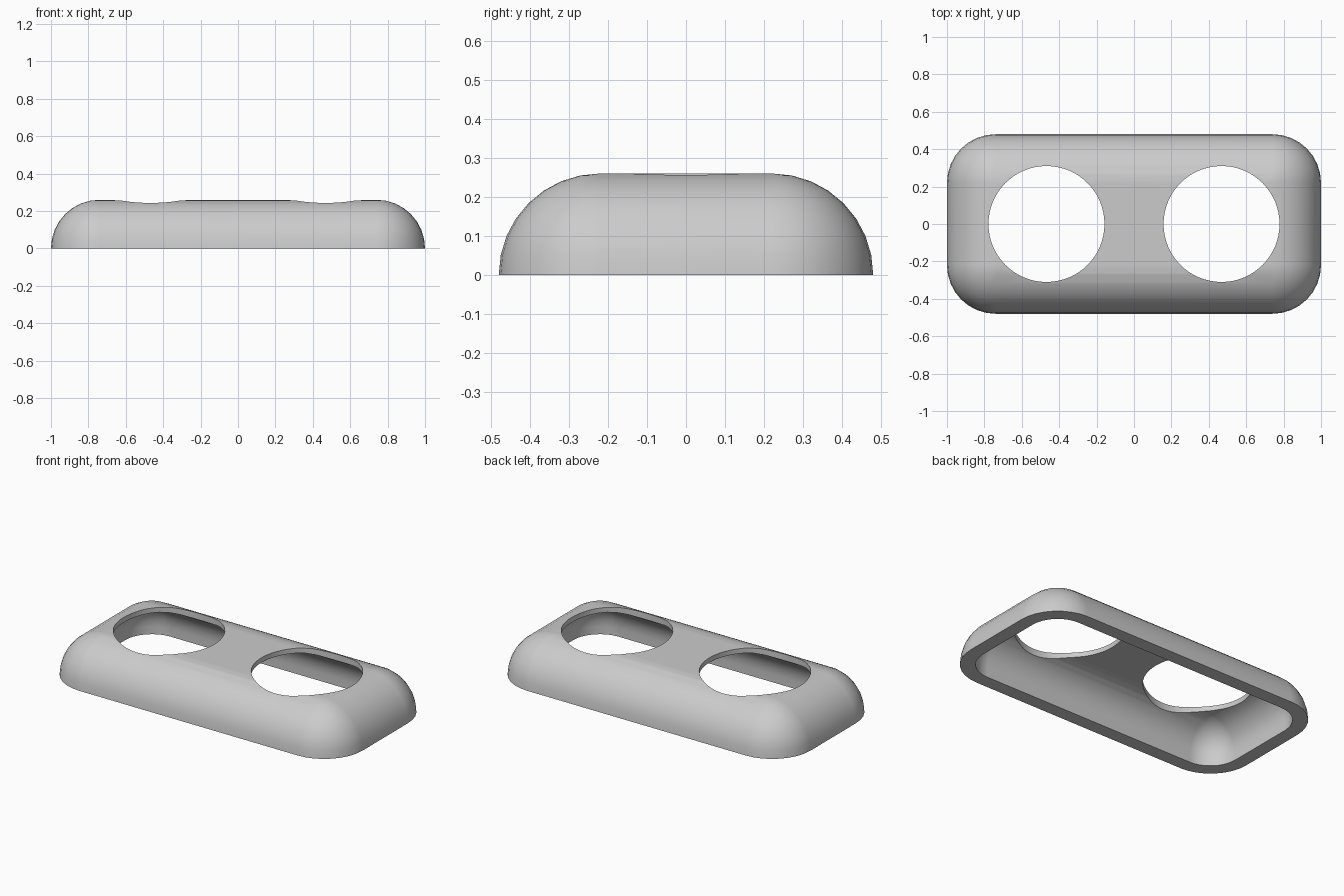
import bpy, bmesh
from math import sin, cos, pi, radians

if "Cube" in bpy.data.objects:
    bpy.data.objects.remove(bpy.data.objects["Cube"], do_unlink=True)

STEPS = 8  # segments per quarter round


def make_object(name, bm):
    bmesh.ops.recalc_face_normals(bm, faces=bm.faces)
    mesh = bpy.data.meshes.new(name)
    bm.to_mesh(mesh)
    bm.free()
    obj = bpy.data.objects.new(name, mesh)
    bpy.context.collection.objects.link(obj)
    return obj


def rounded_block(name, half_x, half_y, radius, top, base):
    """Flat-bottomed block with ball-rounded corners and top edges."""
    bm = bmesh.new()
    corners = [(1, 1), (-1, 1), (-1, -1), (1, -1)]
    quarter = [i * pi / 2 / STEPS for i in range(STEPS + 1)]
    profile = [(radius * cos(a), top - radius + radius * sin(a)) for a in quarter]
    if base < top - radius:
        profile.insert(0, (radius, base))
    rings = []
    for rad, z in profile:
        ring = []
        for k, (sx, sy) in enumerate(corners):
            for a in quarter:
                t = a + k * pi / 2
                ring.append(bm.verts.new((sx * (half_x - radius) + rad * cos(t),
                                          sy * (half_y - radius) + rad * sin(t), z)))
        rings.append(ring)
    for low, high in zip(rings, rings[1:]):
        for i in range(len(low)):
            j = (i + 1) % len(low)
            bm.faces.new((low[i], low[j], high[j], high[i]))
    bm.faces.new(rings[0][::-1])
    bm.faces.new(rings[-1])
    bmesh.ops.remove_doubles(bm, verts=bm.verts, dist=0.0001)
    return make_object(name, bm)


def round_cutter(name, x, radius):
    bm = bmesh.new()
    bmesh.ops.create_cone(bm, cap_ends=True, segments=64, radius1=radius,
                          radius2=radius, depth=1)
    bmesh.ops.translate(bm, verts=bm.verts, vec=(x, 0, 0.25))
    return make_object(name, bm)


# Outer cover and the cutters for its hollow and two round openings
cover = rounded_block("cover_shell", 1.0, 0.48, 0.26, 0.26, 0.0)
cutters = [rounded_block("hollow_cutter", 0.915, 0.395, 0.18, 0.23, -0.1)]
for side, x in (("right", -0.468), ("left", 0.468)):
    cutters.append(round_cutter(side + "_opening_cutter", x, 0.31))

bpy.ops.object.select_all(action="DESELECT")
bpy.context.view_layer.objects.active = cover
cover.select_set(True)
for cutter in cutters:
    mod = cover.modifiers.new("cut", "BOOLEAN")
    mod.operation = "DIFFERENCE"
    mod.solver = "EXACT"
    mod.object = cutter
    cutter.hide_render = True
    bpy.ops.object.modifier_apply(modifier=mod.name)
for cutter in cutters:
    bpy.data.objects.remove(cutter, do_unlink=True)

# Plain grey finish
grey = bpy.data.materials.new("light_grey")
grey.use_nodes = True
colour = (0.6, 0.6, 0.6, 1)
grey.diffuse_color = colour
grey.node_tree.nodes["Principled BSDF"].inputs["Base Color"].default_value = colour
cover.data.materials.clear()
cover.data.materials.append(grey)

# Smooth rounds with crisp rims
bpy.ops.object.shade_smooth_by_angle(angle=radians(30))
weighted = cover.modifiers.new("weighted_normals", "WEIGHTED_NORMAL")
weighted.keep_sharp = True
